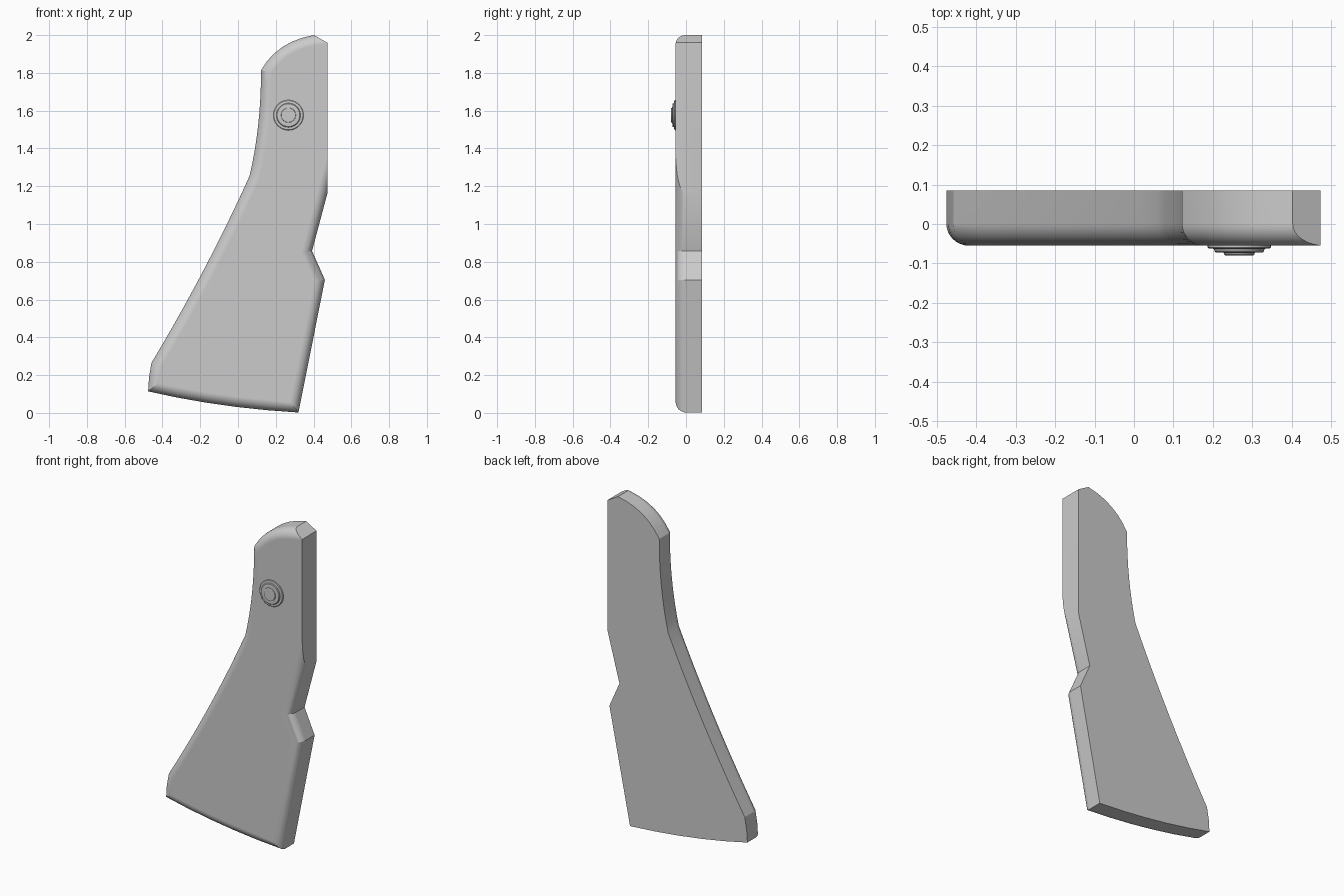
import bpy, bmesh, math
from mathutils import Vector

cube = bpy.data.objects.get("Cube")
if cube:
    bpy.data.objects.remove(cube, do_unlink=True)

FRONT, BACK, RADIUS, STEPS = -0.055, 0.085, 0.055, 8

grey = bpy.data.materials.new("plain grey")
grey.use_nodes = True
grey.diffuse_color = (0.6, 0.6, 0.6, 1)
grey.node_tree.nodes["Principled BSDF"].inputs["Base Color"].default_value = (0.6, 0.6, 0.6, 1)


def arc(a, mid, b, n):
    """Points of a gentle curve from a through mid, stopping short of b."""
    a, mid, b = Vector(a), Vector(mid), Vector(b)
    c = 2 * mid - (a + b) / 2
    return [a * (1 - t) ** 2 + c * 2 * t * (1 - t) + b * t * t
            for t in (i / n for i in range(n))]


def inset(points, d):
    """Mitred inward offset of a clockwise outline."""
    result = []
    for i, p in enumerate(points):
        e1 = (p - points[i - 1]).normalized()
        e2 = (points[(i + 1) % len(points)] - p).normalized()
        n1, n2 = Vector((e1.y, -e1.x)), Vector((e2.y, -e2.x))
        result.append(p + (n1 + n2) * d / (1 + n1.dot(n2)))
    return result


def finish(bm, name, angle):
    bmesh.ops.recalc_face_normals(bm, faces=bm.faces)
    mesh = bpy.data.meshes.new(name)
    bm.to_mesh(mesh)
    bm.free()
    mesh.materials.append(grey)
    ob = bpy.data.objects.new(name, mesh)
    bpy.context.collection.objects.link(ob)
    bpy.ops.object.select_all(action="DESELECT")
    ob.select_set(True)
    bpy.context.view_layer.objects.active = ob
    bpy.ops.object.shade_smooth_by_angle(angle=math.radians(angle))
    weighted = ob.modifiers.new("weighted normals", "WEIGHTED_NORMAL")
    weighted.keep_sharp = True
    return ob


# Panel outline, clockwise from the front, running past the right edge for trimming
heel, waist, shoulder = (-0.458, 0.265), (0.061, 1.254), (0.122, 1.815)
toe, corner = (0.32, 0.002), (-0.476, 0.114)
outline = arc(corner, (-0.471, 0.19), heel, 2)
outline += arc(heel, (-0.18, 0.76), waist, 10)
outline += arc(waist, (0.107, 1.525), shoulder, 8)
outline += arc(shoulder, (0.235, 1.937), (0.40, 2.0), 6)
outline += [Vector(p) for p in ((0.40, 2.0), (0.60, 2.02), (0.59, 1.6),
                                (0.392, 0.857), (0.46, 0.704))]
outline += arc(toe, (-0.087, 0.042), corner, 5)

# Panel body: flat back, straight wall, rounded front edge
bm = bmesh.new()
layers = [(0, BACK)]
for i in range(STEPS + 1):
    a = math.pi / 2 * i / STEPS
    layers.append((RADIUS * (1 - math.cos(a)), FRONT + RADIUS * (1 - math.sin(a))))
rings = [[bm.verts.new((p.x, y, p.y)) for p in inset(outline, d)] for d, y in layers]
for lower, upper in zip(rings, rings[1:]):
    for i in range(len(lower)):
        bm.faces.new((lower[i - 1], lower[i], upper[i], upper[i - 1]))
bm.faces.new(rings[0])
bm.faces.new(rings[-1])

# Trim the straight right edge and the small top chamfer
for co, normal in (((0.473, 0, 1.5), (1, 0, 0)), ((0.403, 0, 2.0), (0.04, 0, 0.07))):
    cut = bmesh.ops.bisect_plane(bm, geom=bm.verts[:] + bm.edges[:] + bm.faces[:],
                                 plane_co=co, plane_no=Vector(normal).normalized(),
                                 clear_outer=True)
    edges = [e for e in cut["geom_cut"] if isinstance(e, bmesh.types.BMEdge)]
    bmesh.ops.edgenet_fill(bm, edges=edges)
finish(bm, "grip_panel", 20)

# Stepped round screw on the upper front
profile = [(0.08, -0.05), (0.08, -0.059), (0.077, -0.062), (0.064, -0.063), (0.063, -0.069),
           (0.06, -0.072), (0.039, -0.073), (0.038, -0.078), (0.035, -0.08)]
bm = bmesh.new()
sides = 40
rings = [[bm.verts.new((0.267 + r * math.cos(2 * math.pi * i / sides), y,
                        1.576 + r * math.sin(2 * math.pi * i / sides)))
          for i in range(sides)] for r, y in profile]
for lower, upper in zip(rings, rings[1:]):
    for i in range(sides):
        bm.faces.new((lower[i - 1], lower[i], upper[i], upper[i - 1]))
bm.faces.new(rings[-1])
bm.faces.new(rings[0])
finish(bm, "panel_screw", 30)
